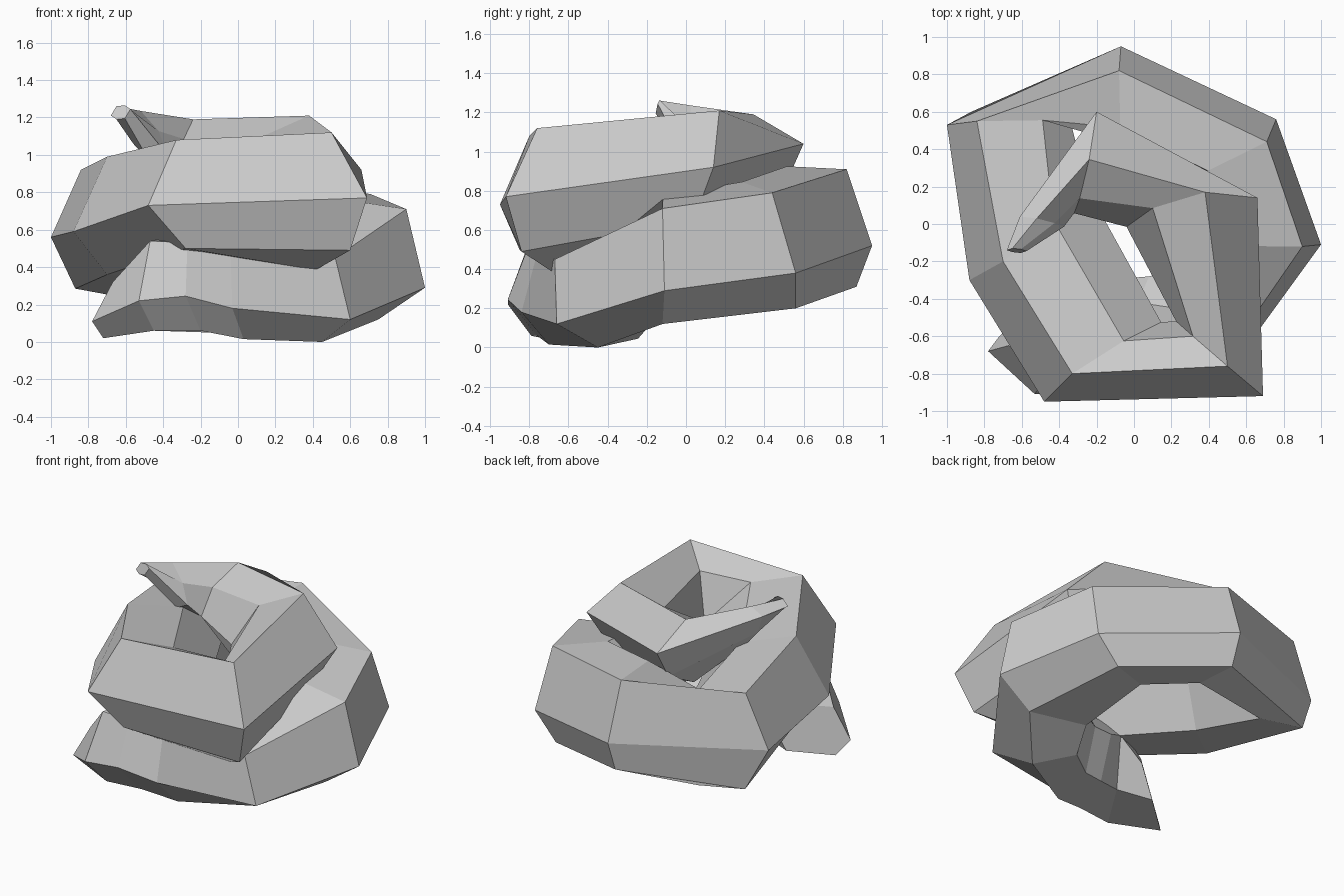
import bpy, bmesh
from mathutils import Vector

# Stations along the coil, from the blunt base end up to the tip.
# Each gives three neighbouring corners of a six-sided section: upper, outer, lower.
STATIONS = [
    ((-.67, -.65, .32), (-.78, -.68, .11), (-.72, -.60, .02)),   # blunt end
    ((-.47, -.80, .54), (-.53, -.91, .22), (-.45, -.79, .06)),
    ((-.27, -.80, .53), (-.28, -.91, .245), (-.20, -.76, .06)),
    ((-.04, -.76, .48), (-.03, -.84, .18), (.03, -.70, .015)),
    ((.52, -.67, .45), (.60, -.66, .12), (.45, -.45, .00)),
    ((.90, -.12, .71), (1.0, -.11, .29), (.75, -.12, .12)),      # first turn
    ((.71, .44, .79), (.76, .56, .38), (.60, .56, .20)),
    ((-.08, .82, .91), (-.07, .95, .52), (-.07, .87, .31)),
    ((-.84, .55, .92), (-1.0, .53, .56), (-.87, .60, .285)),
    ((-.70, -.20, .99), (-.88, -.30, .59), (-.70, -.13, .36)),   # second turn
    ((-.33, -.80, 1.08), (-.48, -.95, .73), (-.28, -.85, .50)),
    ((.50, -.76, 1.12), (.69, -.92, .77), (.60, -.84, .49)),
    ((.38, .17, 1.21), (.66, .14, .92), (.52, .04, .65)),
    ((-.24, .345, 1.19), (-.20, .60, 1.04), (-.23, .52, .86)),   # curl to the tip
    ((-.52, .03, 1.235), (-.61, .04, 1.19), (-.56, .02, 1.06)),
    ((-.65, -.13, 1.26), (-.68, -.14, 1.21), (-.65, -.15, 1.19)),
]
WIDE = {0, 1, 2, 3, 5, 6, 7, 8}    # stations whose section is thicker towards the middle


def hexagon(upper, outer, lower, wide):
    """Complete a squashed hexagon by reflecting corners through its centre."""
    a, b, c = Vector(upper), Vector(outer), Vector(lower)
    mid = c + 0.75 * (a - b)
    inward = Vector((-b.x, -b.y, 0)).normalized() * 0.16 + Vector((0, 0, 0.03))
    shift = inward if wide else Vector()
    return [a, b, c] + [2 * mid - p + shift for p in (a, b, c)]


# Spiral tube skinned over the stations, closed at both ends
bm = bmesh.new()
rings = [[bm.verts.new(p) for p in hexagon(*s, i in WIDE)] for i, s in enumerate(STATIONS)]
for r, s in zip(rings, rings[1:]):
    for i in range(6):
        j = (i + 1) % 6
        bm.faces.new((r[i], r[j], s[j], s[i]))
bm.faces.new(rings[0])
bm.faces.new(rings[-1][::-1])
bmesh.ops.recalc_face_normals(bm, faces=bm.faces)

mesh = bpy.data.meshes.new("coiled_swirl")
bm.to_mesh(mesh)
bm.free()
bpy.context.collection.objects.link(bpy.data.objects.new("coiled_swirl", mesh))
